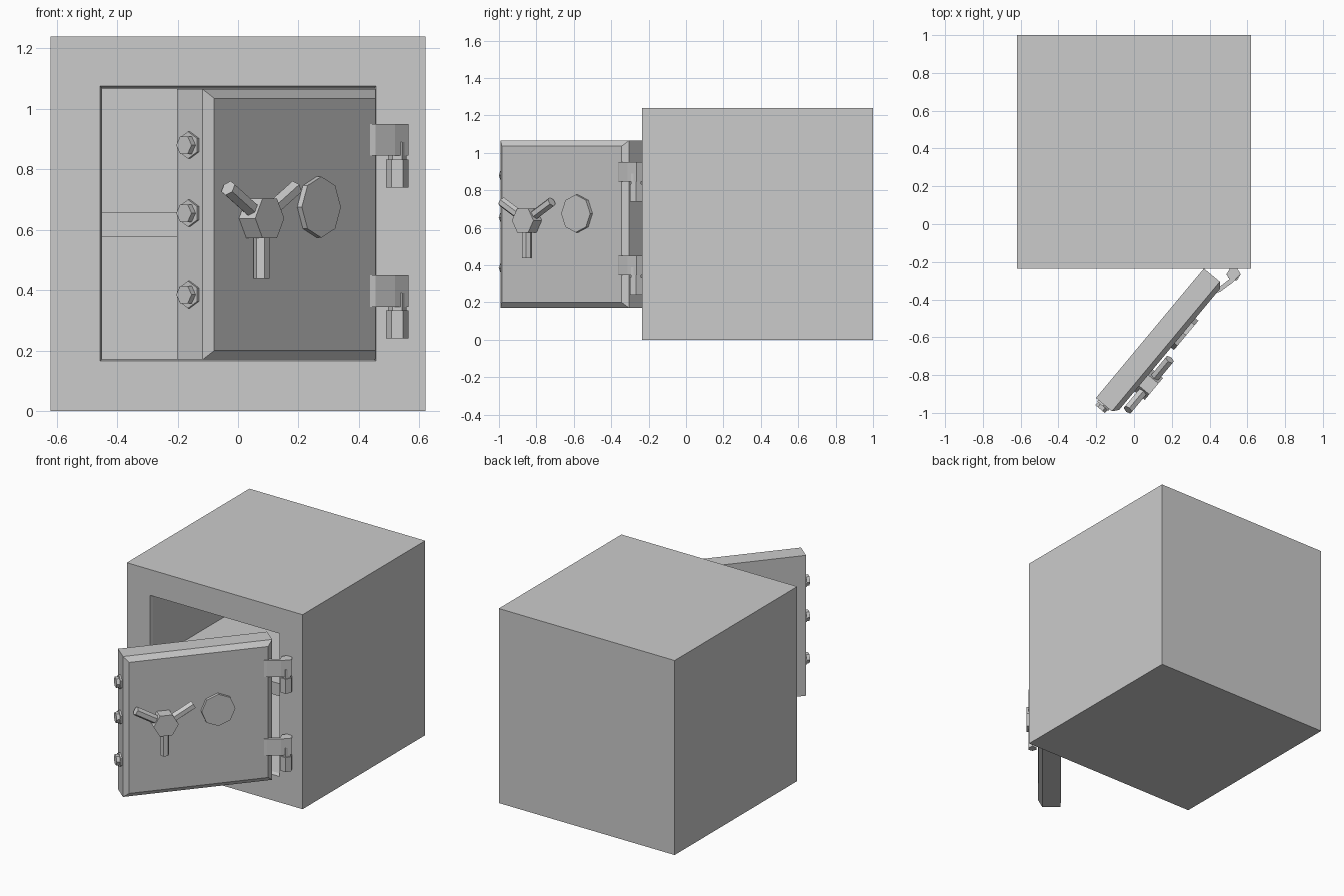
import bpy, bmesh, math
from mathutils import Matrix, Vector

cube = bpy.data.objects.get("Cube")
if cube:
    bpy.data.objects.remove(cube, do_unlink=True)

steel = bpy.data.materials.new("grey_steel")
steel.use_nodes = True
grey = (0.6, 0.6, 0.6, 1)
steel.diffuse_color = grey
steel.node_tree.nodes["Principled BSDF"].inputs["Base Color"].default_value = grey

# Open door frame: origin at the rear hinge-side edge, local -y is the outside
DOOR = Matrix.Translation((0.37, -0.235, 0)) @ Matrix.Rotation(math.radians(50.2), 4, "Z")


def loft(name, rings, matrix=Matrix.Identity(4)):
    """Skin a list of equal-length rings and cap both ends."""
    bm = bmesh.new()
    loops = [[bm.verts.new(p) for p in ring] for ring in rings]
    for a, b in zip(loops, loops[1:]):
        for i in range(len(a)):
            j = (i + 1) % len(a)
            bm.faces.new((a[i], a[j], b[j], b[i]))
    bm.faces.new(loops[0][::-1])
    bm.faces.new(loops[-1])
    bmesh.ops.recalc_face_normals(bm, faces=bm.faces)
    mesh = bpy.data.meshes.new(name)
    bm.to_mesh(mesh)
    bm.free()
    mesh.materials.append(steel)
    obj = bpy.data.objects.new(name, mesh)
    obj.matrix_world = matrix
    bpy.context.collection.objects.link(obj)
    return obj


def rect(x0, x1, z0, z1, y):
    return [(x0, y, z0), (x1, y, z0), (x1, y, z1), (x0, y, z1)]


def prism(name, sides, radius, start, axis, length, ref, turn=0, matrix=DOOR):
    """Regular prism; its first corner points along ref, turned by degrees."""
    start, axis, ref = Vector(start), Vector(axis).normalized(), Vector(ref)
    side = axis.cross(ref)
    ring = []
    for i in range(sides):
        a = math.radians(turn + 360 * i / sides)
        ring.append(start + radius * (math.cos(a) * ref + math.sin(a) * side))
    return loft(name, [ring, [p + axis * length for p in ring]], matrix)


# Hollow body with a chamfered opening
loft("safe_body", [
    rect(-0.62, 0.62, 0, 1.24, 1.0),
    rect(-0.62, 0.62, 0, 1.24, -0.235),
    rect(-0.457, 0.457, 0.165, 1.076, -0.235),
    rect(-0.45, 0.45, 0.172, 1.068, -0.212),
    rect(-0.45, 0.45, 0.172, 1.068, 0.83),
])

# Inner shelf
loft("shelf", [rect(-0.45, 0.45, 0.577, 0.657, y) for y in (-0.06, 0.83)])

# Door slab with bevelled front
WIDTH = 0.893
loft("door", [
    rect(-WIDTH, 0, 0.17, 1.065, 0),
    rect(-WIDTH, 0, 0.17, 1.065, -0.11),
    rect(0.03 - WIDTH, -0.03, 0.2, 1.035, -0.135),
], DOOR)

# Locking bolts on the free edge
UP = (0, 0, 1)
for i, z in enumerate((0.385, 0.655, 0.88)):
    at = (-WIDTH, -0.055, z)
    prism(f"bolt_collar_{i}", 6, 0.045, at, (-1, 0, 0), 0.01, UP)
    prism(f"bolt_{i}", 6, 0.033, at, (-1, 0, 0), 0.031, UP, 30)

# Three-armed handle
OUT = (0, -1, 0)
prism("handle_hub", 6, 0.075, (-0.66, -0.135, 0.638), OUT, 0.07, UP, 30)
for angle in (30, 150, 270):
    a = math.radians(angle)
    prism(f"handle_arm_{angle}", 6, 0.027, (-0.66, -0.17, 0.638),
          (math.cos(a), 0, math.sin(a)), 0.2, OUT, 30)

# Dial
prism("dial", 8, 0.101, (-0.333, -0.135, 0.675), OUT, 0.02, UP)

# Hinges: bent strap on the door, lower barrel on the body, thin pin between
STRAP = [(0.437, -0.365), (0.455, -0.36), (0.52, -0.312), (0.565, -0.265),
         (0.546, -0.235), (0.508, -0.235), (0.49, -0.265), (0.505, -0.293),
         (0.45, -0.335)]
PIVOT = (0.527, -0.267)
world = Matrix.Identity(4)
for name, z in (("lower", 0.24), ("upper", 0.74)):
    loft(f"{name}_hinge_strap",
         [[(x, y, h) for x, y in STRAP] for h in (z + 0.105, z + 0.21)])
    prism(f"{name}_hinge_barrel", 6, 0.037, (*PIVOT, z), UP, 0.093, (1, 0, 0), 0, world)
    prism(f"{name}_hinge_pin", 6, 0.031, (*PIVOT, z + 0.05), UP, 0.1, (1, 0, 0), 0, world)
